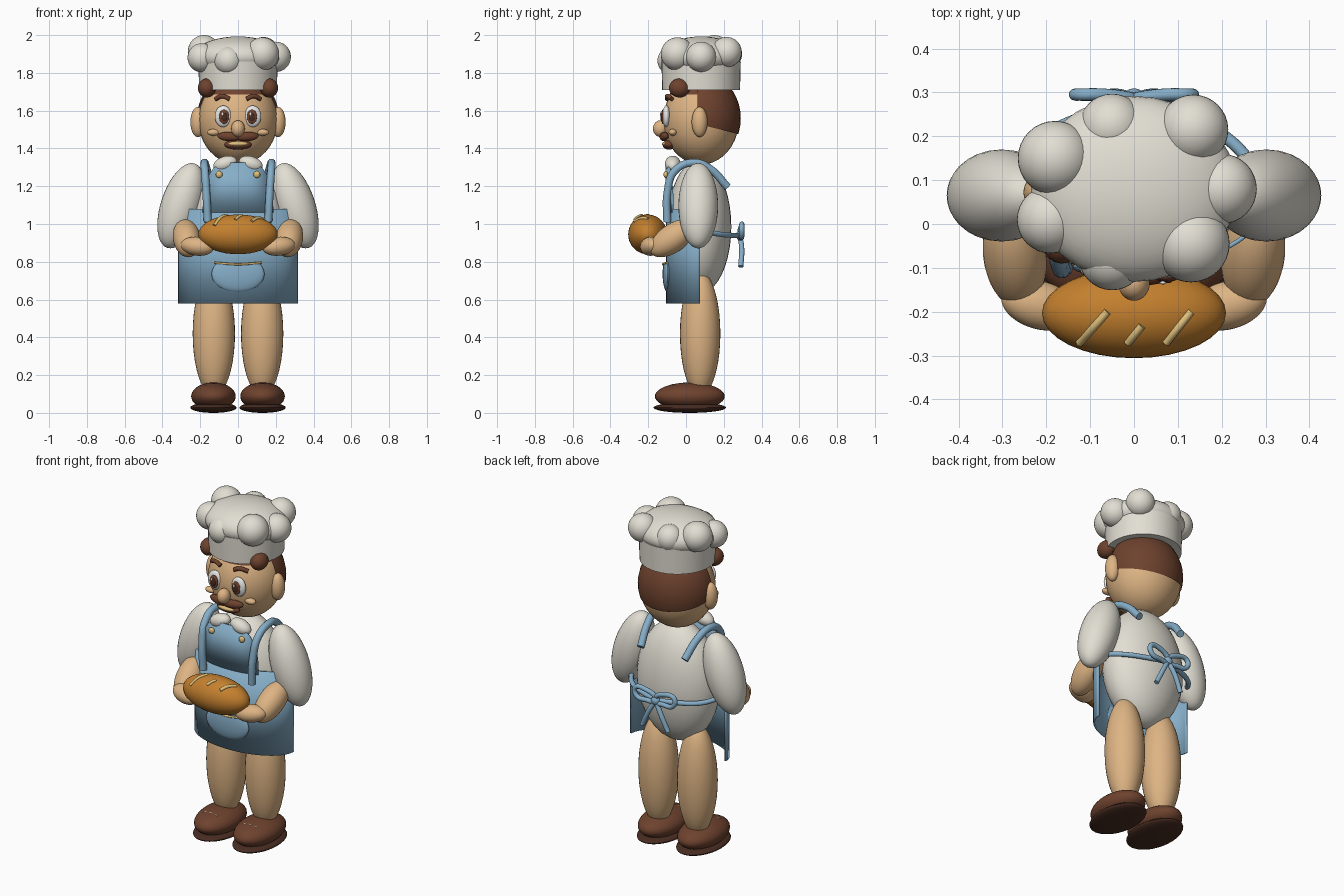
import bpy, bmesh, math
from mathutils import Vector, Matrix

if "Cube" in bpy.data.objects:
    bpy.data.objects.remove(bpy.data.objects["Cube"])


def material(name, rgb):
    lin = [((c / 255 + 0.055) / 1.055) ** 2.4 for c in rgb]
    m = bpy.data.materials.new(name)
    m.diffuse_color = (*lin, 1)
    m.use_nodes = True
    m.node_tree.nodes["Principled BSDF"].inputs["Base Color"].default_value = m.diffuse_color
    return m


WHITE = material("cloth white", (226, 222, 211))
SKIN = material("skin", (222, 180, 132))
BLUE = material("apron blue", (134, 174, 200))
BROWN = material("hair brown", (110, 66, 46))
SOLE = material("sole brown", (72, 44, 33))
CRUST = material("crust", (196, 128, 46))
CREAM = material("cream", (222, 190, 122))
EYE = material("eye white", (238, 238, 236))


def finish(name, bm, mat, matrix=Matrix(), angle=40):
    me = bpy.data.meshes.new(name)
    bmesh.ops.recalc_face_normals(bm, faces=bm.faces)
    bm.to_mesh(me)
    bm.free()
    me.materials.append(mat)
    ob = bpy.data.objects.new(name, me)
    ob.matrix_world = matrix
    bpy.context.collection.objects.link(ob)
    bpy.ops.object.select_all(action='DESELECT')
    ob.select_set(True)
    bpy.context.view_layer.objects.active = ob
    bpy.ops.object.shade_smooth_by_angle(angle=math.radians(angle))
    return ob


def ellipsoid(name, loc, rad, mat, axis=None, cuts=()):
    """Ellipsoid, its z turned along axis; each cut (point, normal) drops the normal side."""
    bm = bmesh.new()
    bmesh.ops.create_uvsphere(bm, u_segments=32, v_segments=20, radius=1)
    rot = Vector(axis).to_track_quat('Z', 'Y').to_matrix().to_4x4() if axis else Matrix()
    bmesh.ops.transform(bm, matrix=Matrix.Translation(loc) @ rot @ Matrix.Diagonal((*rad, 1)), verts=bm.verts)
    for co, no in cuts:
        bmesh.ops.bisect_plane(bm, geom=bm.verts[:] + bm.edges[:] + bm.faces[:],
                               plane_co=co, plane_no=no, clear_outer=True)
    return finish(name, bm, mat)


def tube(name, pts, r, mat, cyclic=False):
    cu = bpy.data.curves.new(name, 'CURVE')
    cu.dimensions = '3D'
    cu.bevel_depth, cu.bevel_resolution, cu.resolution_u = r, 3, 8
    cu.use_fill_caps = True
    sp = cu.splines.new('BEZIER')
    sp.bezier_points.add(len(pts) - 1)
    for p, co in zip(sp.bezier_points, pts):
        p.co = co
        p.handle_left_type = p.handle_right_type = 'AUTO'
    sp.use_cyclic_u = cyclic
    ob = bpy.data.objects.new(name, cu)
    bpy.context.collection.objects.link(ob)
    cu.materials.append(mat)
    bpy.ops.object.select_all(action='DESELECT')
    ob.select_set(True)
    bpy.context.view_layer.objects.active = ob
    bpy.ops.object.convert(target='MESH')
    bpy.ops.object.shade_smooth_by_angle(angle=math.radians(50))


def apron_sheet(name, half, lo, top, push):
    """Curved cloth that follows half an elliptical cylinder."""
    bm = bmesh.new()
    rows, n = [], 40
    for i in range(n + 1):
        x = -half * math.cos(math.pi * i / n)
        y = 0.075 - push - 0.175 * math.sqrt(max(0, 1 - (x / 0.312) ** 2))
        rows.append([bm.verts.new((x, y, z)) for z in (lo, top(x))])
    for a, b in zip(rows, rows[1:]):
        bm.faces.new((a[0], b[0], b[1], a[1]))
    ob = finish(name, bm, BLUE)
    mod = ob.modifiers.new("thickness", 'SOLIDIFY')
    mod.thickness, mod.offset = 0.01, 0


# Body
ellipsoid("torso", (0, 0.07, 0.985), (0.25, 0.17, 0.355), WHITE)
apron_sheet("apron_skirt", 0.312, 0.58, lambda x: 1.08, 0)
apron_sheet("apron_bib", 0.185, 1.06, lambda x: 1.08 + 0.245 * math.sqrt(max(0, 1 - (x / 0.185) ** 4)), 0.004)
ellipsoid("pocket", (0, -0.098, 0.735), (0.14, 0.026, 0.095), BLUE, cuts=[((0, 0, 0.79), (0, 0, 1))])
tube("pocket_trim", [(-0.125, -0.1, 0.795), (0, -0.122, 0.787), (0.125, -0.1, 0.795)], 0.006, CREAM)

for s, side in ((-1, "left"), (1, "right")):
    # Legs and shoes
    ellipsoid(side + "_leg", (s * 0.128, 0.075, 0.42), (0.112, 0.107, 0.33), SKIN)
    ellipsoid(side + "_shoe", (s * 0.13, 0.02, 0.088), (0.118, 0.185, 0.073), BROWN)
    ellipsoid(side + "_sole", (s * 0.13, 0.02, 0.028), (0.122, 0.192, 0.028), SOLE)
    for k in (-1, 0, 1):
        x = s * 0.13 + k * 0.035
        tube(side + "_lace", [(x - 0.011, -0.07, 0.149 - 0.004 * abs(k)), (x + 0.011, -0.07, 0.149 - 0.004 * abs(k))],
             0.004, WHITE)

    # Arms
    ellipsoid(side + "_sleeve", (s * 0.302, 0.065, 1.097), (0.105, 0.107, 0.235), WHITE, (-s * 0.31, 0, 0.95))
    ellipsoid(side + "_forearm", (s * 0.272, -0.07, 0.925), (0.072, 0.075, 0.14), SKIN, (-s * 0.1, -0.78, -0.55))
    ellipsoid(side + "_hand", (s * 0.215, -0.185, 0.882), (0.055, 0.05, 0.09), SKIN, (s * 0.9, 0.25, 0.1))

    # Straps, ties, collar and buttons
    tube(side + "_strap", [(s * 0.16, -0.1, 1.01), (s * 0.168, -0.098, 1.17), (s * 0.175, -0.06, 1.28),
                           (s * 0.178, 0.04, 1.325), (s * 0.165, 0.13, 1.29), (s * 0.145, 0.22, 1.195)], 0.021, BLUE)
    tube(side + "_waist_tie", [(s * 0.305, 0.075, 0.965), (s * 0.225, 0.185, 0.945), (s * 0.1, 0.25, 0.94),
                               (0, 0.28, 0.94)], 0.014, BLUE)
    tube(side + "_bow_loop", [(0, 0.285, 0.94), (s * 0.07, 0.295, 0.995), (s * 0.13, 0.295, 0.985),
                              (s * 0.12, 0.295, 0.94), (s * 0.06, 0.292, 0.93)], 0.014, BLUE, True)
    tube(side + "_bow_tail", [(0, 0.285, 0.94), (s * 0.04, 0.295, 0.87), (s * 0.085, 0.29, 0.775)], 0.014, BLUE)
    ellipsoid(side + "_collar", (s * 0.068, -0.07, 1.318), (0.042, 0.04, 0.065), WHITE, (s * 0.93, 0, -0.3))
    ellipsoid(side + "_button", (s * 0.1, -0.107, 1.262), (0.018, 0.012, 0.018), CREAM)

    # Face features
    ellipsoid(side + "_ear", (s * 0.212, 0.072, 1.54), (0.04, 0.042, 0.08), SKIN)
    ellipsoid(side + "_eye", (s * 0.078, -0.104, 1.57), (0.045, 0.022, 0.057), EYE)
    ellipsoid(side + "_iris", (s * 0.074, -0.122, 1.568), (0.027, 0.01, 0.038), BROWN)
    ellipsoid(side + "_pupil", (s * 0.073, -0.13, 1.566), (0.015, 0.005, 0.022), SOLE)
    ellipsoid(side + "_eye_glint", (s * 0.074 - 0.008, -0.134, 1.582), (0.007, 0.004, 0.009), EYE)
    tube(side + "_eyebrow", [(s * 0.045, -0.1, 1.662), (s * 0.08, -0.098, 1.677), (s * 0.12, -0.075, 1.662)],
         0.012, BROWN)
    ellipsoid(side + "_cheek", (s * 0.13, -0.07, 1.485), (0.034, 0.022, 0.018), SKIN)
    ellipsoid(side + "_moustache", (s * 0.05, -0.116, 1.463), (0.021, 0.024, 0.06), BROWN, (s, 0.2, 0.06))
    ellipsoid(side + "_hair_tuft", (s * 0.165, -0.035, 1.72), (0.047, 0.055, 0.05), BROWN)

ellipsoid("bow_knot", (0, 0.287, 0.94), (0.026, 0.022, 0.026), BLUE)

# Head
ellipsoid("head", (0, 0.08, 1.55), (0.21, 0.2, 0.235), SKIN)
ellipsoid("nose", (0, -0.135, 1.505), (0.036, 0.04, 0.044), SKIN)
ellipsoid("mouth", (0, -0.09, 1.42), (0.072, 0.034, 0.026), BROWN)
ellipsoid("teeth", (0, -0.108, 1.424), (0.052, 0.02, 0.013), CREAM)
ellipsoid("back_hair", (0, 0.083, 1.56), (0.217, 0.207, 0.238), BROWN,
          cuts=[((0, 0.06, 0), (0, -1, 0)), ((0, 0.12, 1.515), (0, -0.25, -1)), ((0, 0.07, 1.575), (0, -1, -0.7))])
ellipsoid("hairline", (0, 0.08, 1.552), (0.214, 0.204, 0.237), BROWN, cuts=[((0, 0, 1.685), (0, 0, -1))])

# Hat
bm = bmesh.new()
bmesh.ops.create_cone(bm, cap_ends=True, segments=40, radius1=0.206, radius2=0.21, depth=0.15)
finish("hat_band", bm, WHITE, Matrix.Translation((0, 0.08, 1.785)))
ellipsoid("hat_crown", (0, 0.08, 1.885), (0.235, 0.212, 0.108), WHITE)
for x, y, z, r in ((-0.05, 0.222, 1.9, 0.075), (0.135, 0.215, 1.91, 0.08), (0.2, 0.08, 1.885, 0.08),
                   (0.13, -0.045, 1.9, 0.088), (-0.05, -0.075, 1.865, 0.076), (-0.19, 0.01, 1.88, 0.077),
                   (-0.18, 0.15, 1.915, 0.085)):
    ellipsoid("hat_puff", (x, y, z), (r, r, r), WHITE)

# Bread with scored crust
C, R = Vector((0, -0.203, 0.945)), Vector((0.21, 0.103, 0.105))
ellipsoid("bread", C, R, CRUST)
for x0, y0, x1, y1 in ((-0.125, -0.272, -0.06, -0.2), (-0.015, -0.272, 0.018, -0.232), (0.072, -0.272, 0.13, -0.2)):
    pts = []
    for t in (0, 0.5, 1):
        x, y = x0 + (x1 - x0) * t, y0 + (y1 - y0) * t
        z = C.z + R.z * math.sqrt(max(0, 1 - ((x - C.x) / R.x) ** 2 - ((y - C.y) / R.y) ** 2))
        pts.append((x, y, z))
    tube("bread_score", pts, 0.009, CREAM)
